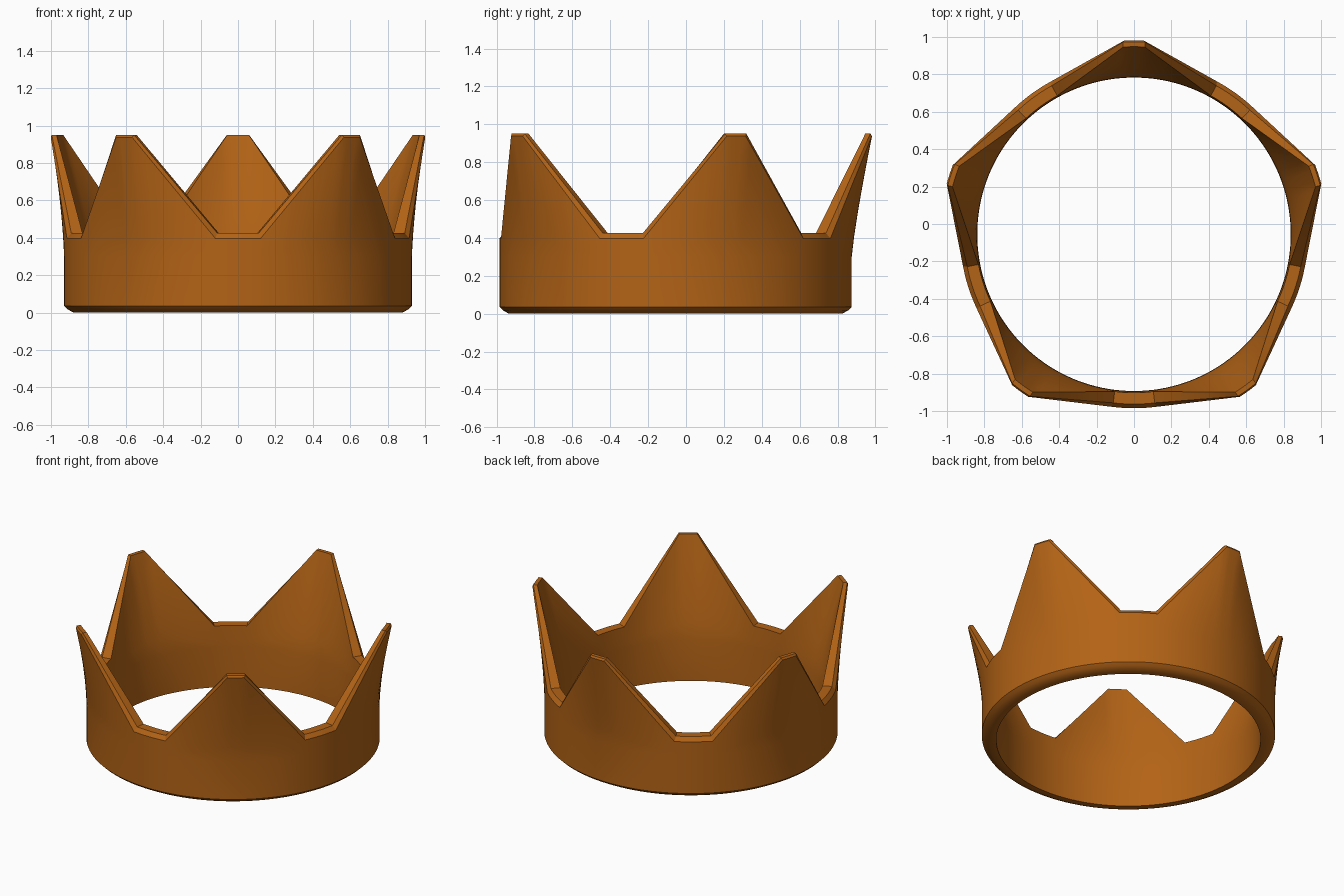
import bpy, bmesh
from math import radians, sin, cos, atan2
from mathutils import Vector

if "Cube" in bpy.data.objects:
    bpy.data.objects.remove(bpy.data.objects["Cube"])

CY = -0.055          # centre of the round band
POINTS = 5           # number of crown points


def polar(r, deg, z):
    a = radians(deg)
    return Vector((r * cos(a), r * sin(a), z))


def rim(r_peak, z_peak, r_valley, z_valley, peak_half, valley_half):
    """Zigzag loop: flat tip, straight slope, flat valley, straight slope."""
    loop = []
    for i in range(POINTS):
        mid = 90 + 72 * i
        for k in range(4):                                   # flat tip
            loop.append(polar(r_peak, mid - peak_half + peak_half * k / 2, z_peak))
        a = polar(r_peak, mid + peak_half, z_peak)
        b = polar(r_valley, mid + 36 - valley_half, z_valley)
        c = polar(r_valley, mid + 36 + valley_half, z_valley)
        d = polar(r_peak, mid + 72 - peak_half, z_peak)
        loop += [a.lerp(b, k / 12) for k in range(12)]       # slope down
        for k in range(6):                                   # valley floor
            loop.append(polar(r_valley, mid + 36 - valley_half + valley_half * k / 3, z_valley))
        loop += [c.lerp(d, k / 12) for k in range(12)]       # slope up
    # the tip's end duplicates the slope's start: keep unique points only
    return [p for n, p in enumerate(loop) if (p - loop[n - 1]).length > 0.002]


def circle(like, r, z):
    """Round loop whose points sit at the same angles as another loop."""
    return [Vector((r * cos(t), r * sin(t), z)) for t in (atan2(p.y, p.x) for p in like)]


def flare(base, top, t):
    """Loop part-way from the round band to the zigzag rim, slightly curved."""
    e = t ** 1.2
    return [Vector((p.x + (q.x - p.x) * e, p.y + (q.y - p.y) * e, p.z + (q.z - p.z) * t))
            for p, q in zip(base, top)]


# Rim edges: outer, bevelled crest, inner
outer = rim(1.037, 0.937, 0.93, 0.397, 2.9, 7.5)
crest = rim(1.029, 0.95, 0.908, 0.425, 3.3, 7.0)
inner = rim(1.003, 0.95, 0.847, 0.425, 3.3, 7.0)

out_base = circle(outer, 0.93, 0.30)
in_base = circle(inner, 0.84, 0.28)
steps = [k / 6 for k in range(1, 6)]

# Closed cross-section of loops
rings = [circle(inner, 0.838, 0.005), circle(outer, 0.88, 0.005),
         circle(outer, 0.912, 0.018), circle(outer, 0.93, 0.036), out_base]
rings += [flare(out_base, outer, t) for t in steps]
rings += [outer, crest, inner]
rings += [flare(in_base, inner, t) for t in reversed(steps)]
rings += [in_base]
for ring in rings[:2]:
    for p in ring:
        p.z = 0.0

# Skin the loops
bm = bmesh.new()
grid = [[bm.verts.new((p.x, p.y + CY, p.z)) for p in ring] for ring in rings]
n = len(outer)
for i in range(len(grid)):
    a, b = grid[i - 1], grid[i]
    for j in range(n):
        bm.faces.new((a[j - 1], a[j], b[j], b[j - 1]))
bmesh.ops.recalc_face_normals(bm, faces=bm.faces)
mesh = bpy.data.meshes.new("crown_band")
bm.to_mesh(mesh)
bm.free()

crown = bpy.data.objects.new("crown_band", mesh)
bpy.context.collection.objects.link(crown)
mat = bpy.data.materials.new("amber_gold")
mat.diffuse_color = (0.45, 0.125, 0.008, 1)
mat.use_nodes = True
mat.node_tree.nodes["Principled BSDF"].inputs["Base Color"].default_value = mat.diffuse_color
mesh.materials.append(mat)

bpy.context.view_layer.objects.active = crown
crown.select_set(True)
bpy.ops.object.shade_smooth_by_angle(angle=radians(30))
